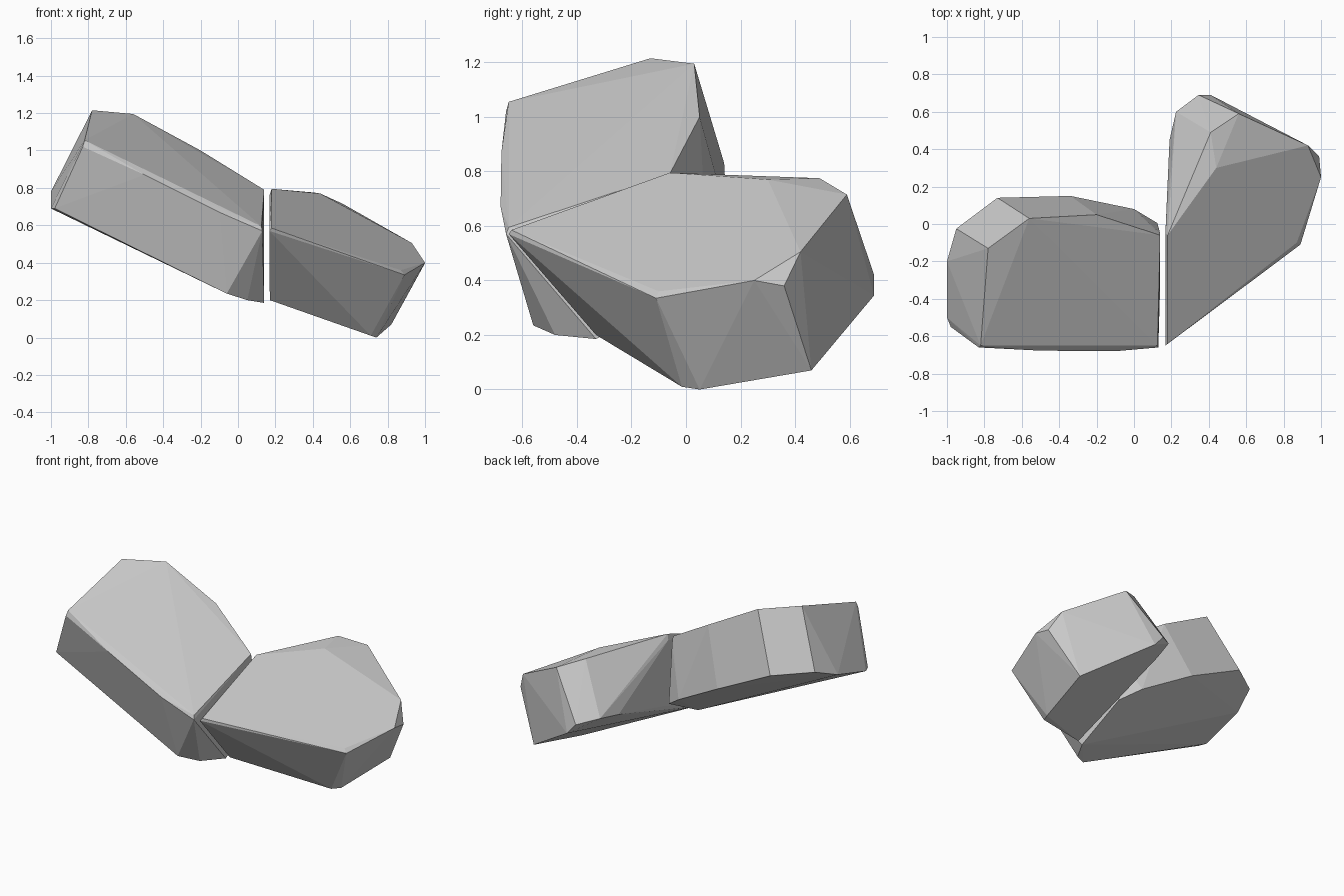
import bpy, bmesh


def stone(name, top, bottom, side=()):
    """Faceted convex slab from its top outline, bottom outline and side bulges."""
    bm = bmesh.new()
    for p in list(top) + list(bottom) + list(side):
        bm.verts.new(p)
    hull = bmesh.ops.convex_hull(bm, input=bm.verts)
    loose = [v for v in bm.verts if not v.link_faces]
    bmesh.ops.delete(bm, geom=loose, context='VERTS')
    # merge almost coplanar triangles into broad facets
    bmesh.ops.dissolve_limit(bm, angle_limit=0.03, verts=bm.verts, edges=bm.edges)
    bmesh.ops.recalc_face_normals(bm, faces=bm.faces)
    mesh = bpy.data.meshes.new(name)
    bm.to_mesh(mesh)
    bm.free()
    obj = bpy.data.objects.new(name, mesh)
    bpy.context.collection.objects.link(obj)
    return obj


# Higher slab on the left, cut flat where it meets the other
stone("left_stone",
      top=[(-.82, -.65, 1.055), (-.78, -.13, 1.215), (-.56, .03, 1.195),
           (-.20, .05, 1.0), (.14, -.06, .79), (.125, -.65, .595)],
      bottom=[(-.98, -.55, .69), (-1, -.50, .69), (-.95, -.025, .85),
              (-.73, .14, .83), (-.34, .15, .64), (0, .08, .45),
              (.125, .005, .36), (.14, -.33, .185), (.05, -.48, .20),
              (-.06, -.56, .235)],
      side=[(-.83, -.66, 1.02), (-.50, -.677, .87), (-.10, -.68, .67),
            (.13, -.66, .57), (-1, -.20, .78), (.14, -.05, .74)])

# Lower slab on the right, tilted down to the ground
stone("right_stone",
      top=[(.18, -.64, .585), (.18, -.06, .795), (.41, .49, .775),
           (.44, .30, .77), (.56, .59, .715), (.93, .42, .505),
           (.97, .34, .43), (.87, -.10, .36)],
      bottom=[(.71, -.015, .01), (.74, .05, 0), (.82, .46, .07),
              (.41, .69, .345), (.345, .69, .42), (.225, .60, .46),
              (.19, .45, .44), (.17, 0, .33), (.17, -.33, .20)],
      side=[(.168, -.65, .57), (.89, -.11, .335), (1, .25, .40),
            (.99, .36, .38), (.168, -.05, .76)])
